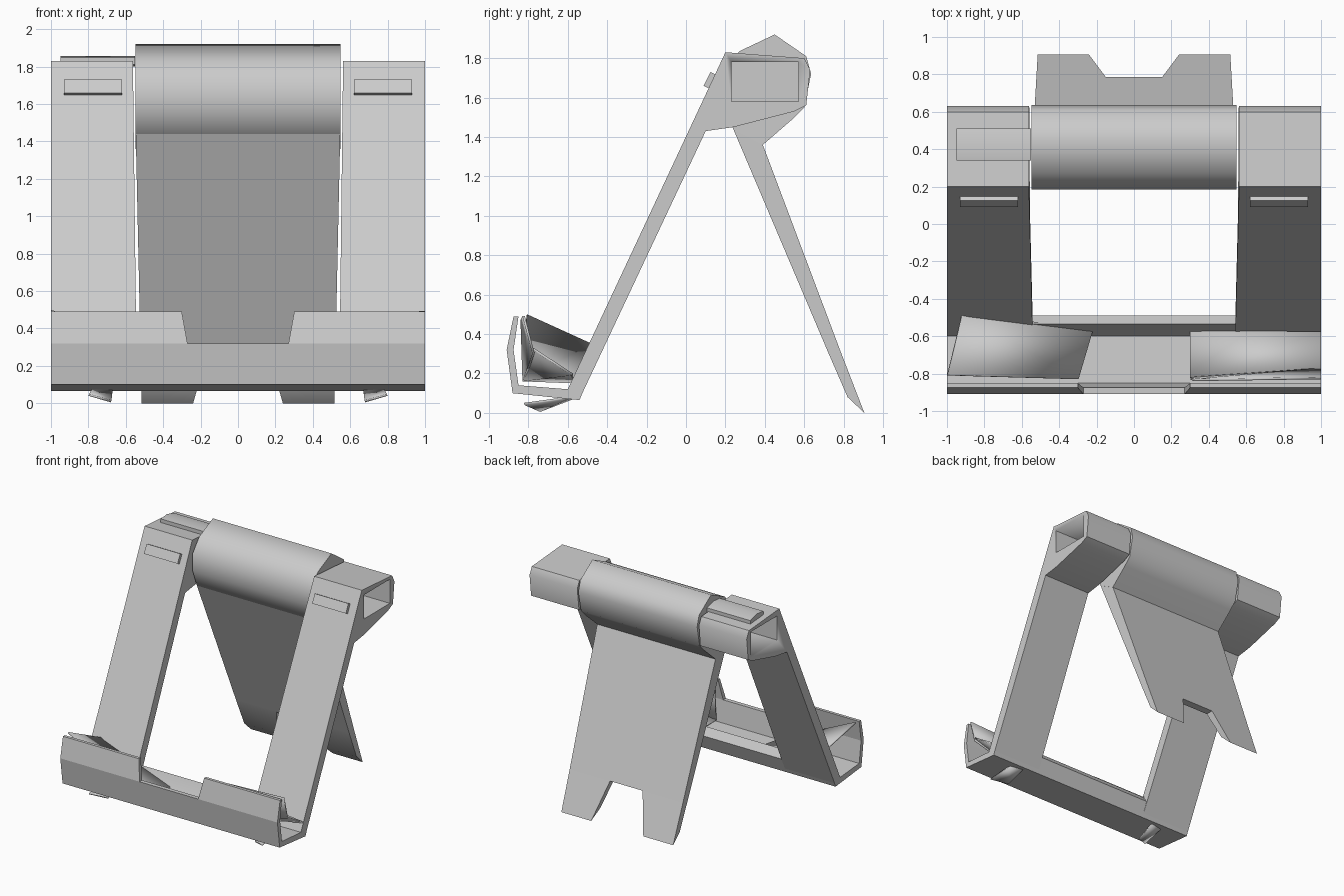
import bpy, bmesh, math

if "Cube" in bpy.data.objects:
    bpy.data.objects.remove(bpy.data.objects["Cube"])

grey = bpy.data.materials.new("light grey plastic")
grey.diffuse_color = (0.6, 0.6, 0.6, 1)
grey.use_nodes = True
grey.node_tree.nodes["Principled BSDF"].inputs["Base Color"].default_value = grey.diffuse_color


def finish(name, bm, angle=40):
    bmesh.ops.recalc_face_normals(bm, faces=bm.faces)
    me = bpy.data.meshes.new(name)
    bm.to_mesh(me)
    bm.free()
    me.materials.append(grey)
    ob = bpy.data.objects.new(name, me)
    bpy.context.collection.objects.link(ob)
    bpy.ops.object.select_all(action='DESELECT')
    ob.select_set(True)
    bpy.context.view_layer.objects.active = ob
    bpy.ops.object.shade_smooth_by_angle(angle=math.radians(angle))
    return ob


def prism(name, profile, xa, xb, sign=1, angle=40):
    """Extrude a (y, z) profile along x; xa and xb are numbers or functions of z."""
    bm = bmesh.new()
    ends = []
    for x in (xa, xb):
        ends.append([bm.verts.new((sign * (x(z) if callable(x) else x), y, z))
                     for y, z in profile])
    a, b = ends
    bm.faces.new(a)
    bm.faces.new(b)
    n = len(profile)
    for i in range(n):
        j = (i + 1) % n
        bm.faces.new((a[i], a[j], b[j], b[i]))
    return finish(name, bm, angle)


def sheet(name, pts, thick=0.012):
    """Thin plate through a few points."""
    bm = bmesh.new()
    f = bm.faces.new([bm.verts.new(p) for p in pts])
    bmesh.ops.triangulate(bm, faces=[f])
    ob = finish(name, bm)
    mod = ob.modifiers.new("thickness", 'SOLIDIFY')
    mod.thickness = thick
    return ob


# Front frame: sloping legs ending in a hinge housing
leg = [(-0.60, 0.12), (0.20, 1.83), (0.60, 1.80), (0.63, 1.74), (0.61, 1.56),
       (0.55, 1.53), (0.24, 1.45), (0.10, 1.43), (-0.54, 0.07)]
hole = [(0.23, 1.58), (0.57, 1.58), (0.57, 1.78), (0.23, 1.78)]
for s, side in ((1, "right"), (-1, "left")):
    ob = prism("front_leg_" + side, leg, lambda z: 0.54 + 0.012 * z, 1.0, s)
    cut = prism("socket_cutter_" + side, hole, 0.62, 1.1, s)
    cut.hide_render = True
    cut.hide_viewport = True
    mod = ob.modifiers.new("socket", 'BOOLEAN')
    mod.operation = 'DIFFERENCE'
    mod.solver = 'EXACT'
    mod.object = cut
    # grip pad on the front of each leg
    prism("grip_pad_" + side, [(0.09, 1.66), (0.125, 1.73), (0.165, 1.71), (0.13, 1.64)],
          0.62, 0.93, s)
    # raised lip corners beside the notch
    prism("lip_corner_" + side, [(-0.91, 0.32), (-0.875, 0.49), (-0.85, 0.49), (-0.875, 0.32)],
          lambda z: 0.27 + 0.18 * (z - 0.32), 1.0, s)
    # small foot under the tray
    sheet("tray_foot_" + side, [(s * 0.80, -0.82, 0.04), (s * 0.68, -0.74, 0.005),
                                (s * 0.67, -0.57, 0.07), (s * 0.78, -0.60, 0.07)])

# Tray: crossbar, floor and low lip in one bent profile
prism("tray", [(-0.535, 0.25), (-0.585, 0.14), (-0.60, 0.12), (-0.85, 0.14), (-0.875, 0.32),
               (-0.91, 0.32), (-0.88, 0.10), (-0.54, 0.065), (-0.49, 0.19)], -1.0, 1.0)

# Soft liners in the tray ends
sheet("tray_liner_left", [(-1, -0.81, 0.49), (-0.92, -0.48, 0.34), (-0.22, -0.56, 0.15),
                          (-0.30, -0.83, 0.16)])
sheet("tray_liner_right", [(1, -0.78, 0.32), (1, -0.58, 0.19), (0.3, -0.57, 0.15),
                           (0.3, -0.83, 0.16)])
sheet("lip_liner_right", [(1, -0.83, 0.49), (1, -0.78, 0.30), (0.3, -0.83, 0.16),
                          (0.32, -0.84, 0.47)])

# Hinge cover on the left housing
prism("hinge_cover", [(0.34, 1.81), (0.34, 1.85), (0.42, 1.858), (0.51, 1.835), (0.51, 1.80)],
      -0.95, -0.55)

# Central hinge barrel
prism("hinge_barrel", [(0.24, 1.44), (0.185, 1.58), (0.185, 1.73), (0.27, 1.835), (0.45, 1.92),
                       (0.61, 1.81), (0.635, 1.72), (0.60, 1.55), (0.54, 1.49), (0.39, 1.36)],
      -0.547, 0.547, angle=60)

# Back support leg, widening towards the hinge, with two feet
def half_width(z):
    return 0.515 + 0.022 * z


prism("back_leg", [(0.24, 1.44), (0.39, 1.36), (0.785, 0.31), (0.72, 0.31)],
      lambda z: -half_width(z), half_width)
for s, side in ((1, "right"), (-1, "left")):
    prism("back_foot_" + side, [(0.72, 0.31), (0.785, 0.31), (0.905, 0.0), (0.82, 0.08)],
          lambda z: 0.24 - 0.29 * z, half_width, s)
